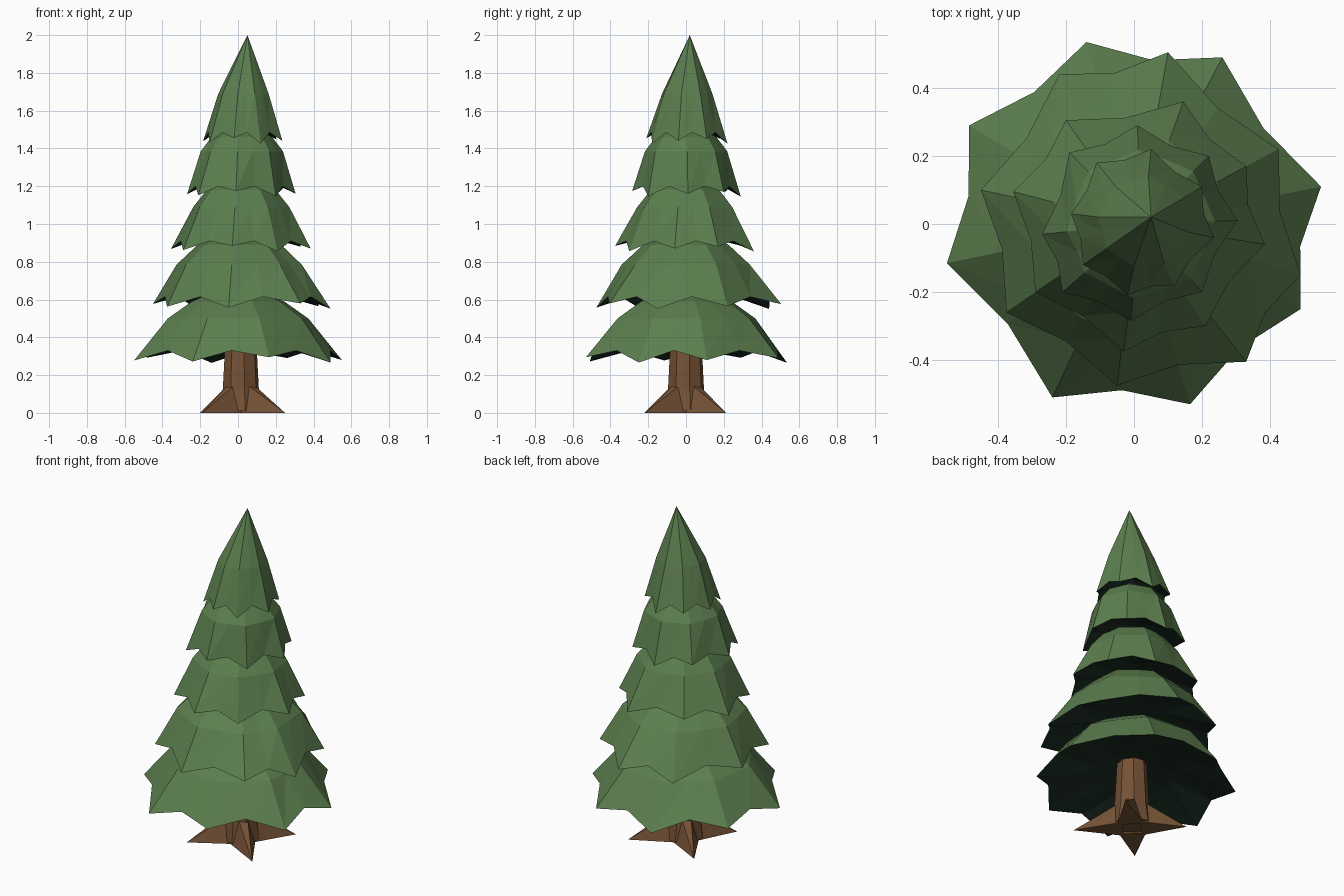
import bpy, bmesh, math
from mathutils import Vector

if "Cube" in bpy.data.objects:
    bpy.data.objects.remove(bpy.data.objects["Cube"])


def material(name, rgb):
    m = bpy.data.materials.new(name)
    m.diffuse_color = (*rgb, 1)
    m.use_nodes = True
    m.node_tree.nodes["Principled BSDF"].inputs["Base Color"].default_value = m.diffuse_color
    return m


NEEDLES = material("needle green", (0.107, 0.212, 0.078))
SHADE = material("dark underside green", (0.012, 0.028, 0.018))
BARK = material("bark brown", (0.18, 0.085, 0.037))


def finish(bm, name, mats):
    me = bpy.data.meshes.new(name)
    bm.to_mesh(me)
    bm.free()
    for m in mats:
        me.materials.append(m)
    ob = bpy.data.objects.new(name, me)
    bpy.context.collection.objects.link(ob)
    return ob


def bridge(bm, a, b, mat=0):
    n = len(a)
    for i in range(n):
        j = (i + 1) % n
        for tri in ((a[i], a[j], b[j]), (a[i], b[j], b[i])):
            bm.faces.new(tri).material_index = mat


def fan(bm, ring, point, mat=0):
    v = bm.verts.new(point)
    for i in range(len(ring)):
        bm.faces.new((ring[i], ring[(i + 1) % len(ring)], v)).material_index = mat


def tier(name, tips, z_tip, lift, rings, centre, apex):
    """Star-rimmed skirt: rim, shoulder rings, apex, and a hollow dark underside."""
    bm = bmesh.new()
    rim = []
    for i, t in enumerate(tips):
        a, b = Vector(t), Vector(tips[(i + 1) % len(tips)])
        zt = z_tip + 0.015 * math.sin(i * 2.4)
        rim.append(Vector((a.x, a.y, zt)))
        m = (a + b) / 2 * 0.94
        rim.append(Vector((m.x, m.y, z_tip + lift)))
    c = Vector(centre)
    edge = [bm.verts.new(p) for p in rim]
    prev = edge
    for r, z in rings:
        ring = []
        for i, p in enumerate(rim):
            d = (p.xy - c).normalized() * r * (1.04 if i % 2 == 0 else 0.97)
            ring.append(bm.verts.new((c.x + d.x, c.y + d.y, z)))
        bridge(bm, prev, ring)
        prev = ring
    fan(bm, prev, apex)
    # hollow underside
    under = []
    for p in rim:
        d = (p.xy - c) * 0.45
        under.append(bm.verts.new((c.x + d.x, c.y + d.y, z_tip + lift + 0.05)))
    bridge(bm, edge[::-1], under[::-1], 1)
    fan(bm, under[::-1], (c.x, c.y, z_tip + lift + 0.09), 1)
    return finish(bm, name, [NEEDLES, SHADE])


# foliage tiers, bottom to top
tier("foliage_tier_1",
     [(.55, .11), (.26, .49), (-.14, .535), (-.485, .29),
      (-.55, -.115), (-.24, -.51), (.165, -.53), (.49, -.25)],
     0.28, 0.05, [(0.365, 0.50), (0.24, 0.59)], (0, 0), (0, 0, 0.70))
tier("foliage_tier_2",
     [(.425, .22), (.10, .505), (-.22, .44), (-.45, .10),
      (-.375, -.26), (-.05, -.475), (.33, -.405), (.49, -.15)],
     0.565, 0.05, [(0.33, 0.785), (0.22, 0.89)], (0.01, 0), (0.01, 0, 0.99))
tier("foliage_tier_3",
     [(.385, -.06), (.33, .17), (.145, .36), (-.2, .305),
      (-.355, .095), (-.29, -.2), (-.03, -.375), (.21, -.30)],
     0.87, 0.04, [(0.25, 1.09), (0.18, 1.18)], (0.015, 0), (0.02, 0, 1.27))
tier("foliage_tier_4",
     [(.305, .01), (.22, .2), (.01, .29), (-.19, .21),
      (-.27, -.03), (-.21, -.2), (-.01, -.285), (.2, -.2)],
     1.16, 0.04, [(0.21, 1.385), (0.155, 1.46)], (0.02, 0), (0.03, 0, 1.55))
tier("foliage_top",
     [(.235, -.04), (.2, .11), (.05, .22), (-.11, .18),
      (-.185, .03), (-.15, -.12), (-.02, -.21), (.12, -.18)],
     1.44, 0.045, [(0.13, 1.69)], (0.03, 0.005), (0.05, 0.02, 2.0))

# trunk
bm = bmesh.new()
rings = []
for r, z in ((0.115, 0.01), (0.097, 0.13), (0.08, 0.45)):
    rings.append([bm.verts.new((0.015 + r * math.cos(k * math.pi / 4 + 0.2),
                                r * math.sin(k * math.pi / 4 + 0.2), z)) for k in range(8)])
bridge(bm, rings[0], rings[1])
bridge(bm, rings[1], rings[2])
bm.faces.new(rings[0][::-1])
bm.faces.new(rings[2])
finish(bm, "trunk", [BARK])

# roots: tapered wedges flaring out on the diagonals
for n, (deg, reach) in enumerate(((43, .31), (136, .30), (227, .30), (317, .32))):
    a = math.radians(deg)
    out, side = Vector((math.cos(a), math.sin(a), 0)), Vector((-math.sin(a), math.cos(a), 0))
    c = Vector((0.015, 0, 0))
    bm = bmesh.new()
    tip = bm.verts.new(c + out * reach)
    low = [bm.verts.new(c + out * 0.05 + side * s) for s in (-0.075, 0.075)]
    high = [bm.verts.new(c + out * 0.085 + side * s + Vector((0, 0, 0.14))) for s in (-0.025, 0.025)]
    for f in ((tip, high[1], high[0]), (tip, low[1], high[1]), (tip, high[0], low[0]),
              (tip, low[0], low[1]), (low[0], high[0], high[1], low[1])):
        bm.faces.new(f)
    bmesh.ops.recalc_face_normals(bm, faces=bm.faces)
    finish(bm, f"root_{n + 1}", [BARK])
